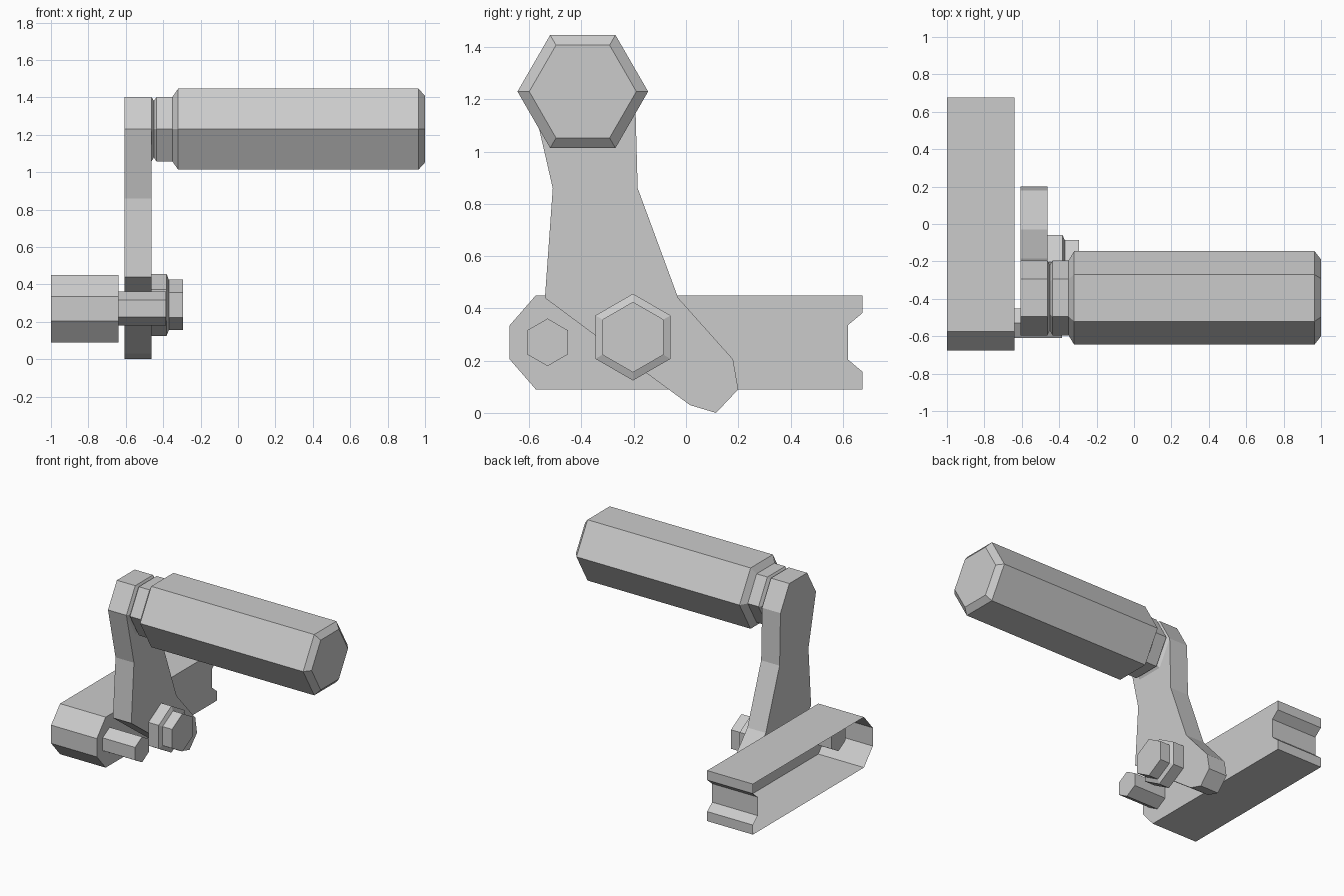
import bpy, bmesh
from math import pi, cos, sin

if "Cube" in bpy.data.objects:
    bpy.data.objects.remove(bpy.data.objects["Cube"])


def finish(name, bm):
    bmesh.ops.recalc_face_normals(bm, faces=bm.faces)
    mesh = bpy.data.meshes.new(name)
    bm.to_mesh(mesh)
    bm.free()
    obj = bpy.data.objects.new(name, mesh)
    bpy.context.collection.objects.link(obj)
    return obj


def loft(name, loops, cap_start=True, cap_end=True):
    """Bridge equal-length closed loops of 3D points, with optional end caps."""
    bm = bmesh.new()
    rings = [[bm.verts.new(p) for p in loop] for loop in loops]
    n = len(rings[0])
    for a, b in zip(rings, rings[1:]):
        for i in range(n):
            j = (i + 1) % n
            bm.faces.new((a[i], a[j], b[j], b[i]))
    if cap_start:
        bm.faces.new(rings[0][::-1])
    if cap_end:
        bm.faces.new(rings[-1])
    return finish(name, bm)


def plate(name, profile, x0, x1, **caps):
    """Extrude a (y, z) profile along x."""
    return loft(name, [[(x, y, z) for y, z in profile] for x in (x0, x1)], **caps)


def hex_turned(name, y, z, stations, phase=0.0):
    """Six-sided turned part along x from (x, radius) stations."""
    return loft(name, [[(x, y + r * cos(phase + i * pi / 3), z + r * sin(phase + i * pi / 3))
                        for i in range(6)] for x, r in stations])


# Channel-shaped housing, open on its outer (-x) side
half = [(-0.675, 0.065), (-0.575, 0.18), (0.675, 0.18), (0.675, 0.112), (0.62, 0.066)]
mid = 0.27
housing = [(y, mid + h) for y, h in half] + [(y, mid - h) for y, h in reversed(half)]
plate("housing", housing, -1.0, -0.64, cap_start=False)

# Flat lever arm with rounded top and angled foot
arm = [(-0.595, 1.23), (-0.495, 1.403), (-0.295, 1.403), (-0.195, 1.23),
       (-0.185, 0.86), (-0.03, 0.44), (0.18, 0.205), (0.2, 0.09),
       (0.115, 0.0), (0.015, 0.03), (-0.345, 0.295), (-0.54, 0.44), (-0.51, 0.86)]
plate("lever_arm", arm, -0.608, -0.463)

# Hand grip with neck groove, collar and bevelled end
hex_turned("hand_grip", -0.395, 1.23,
           [(-0.463, 0.2), (-0.45, 0.175), (-0.435, 0.2), (-0.35, 0.2),
            (-0.32, 0.25), (0.965, 0.25), (1.0, 0.205)])

# Pivot bolt head with flange
hex_turned("pivot_bolt", -0.203, 0.29,
           [(-0.463, 0.166), (-0.382, 0.166), (-0.37, 0.135), (-0.295, 0.135)], pi / 6)

# Stop pin passing through the housing wall
hex_turned("stop_pin", -0.53, 0.27, [(-0.83, 0.091), (-0.385, 0.091)], pi / 6)
